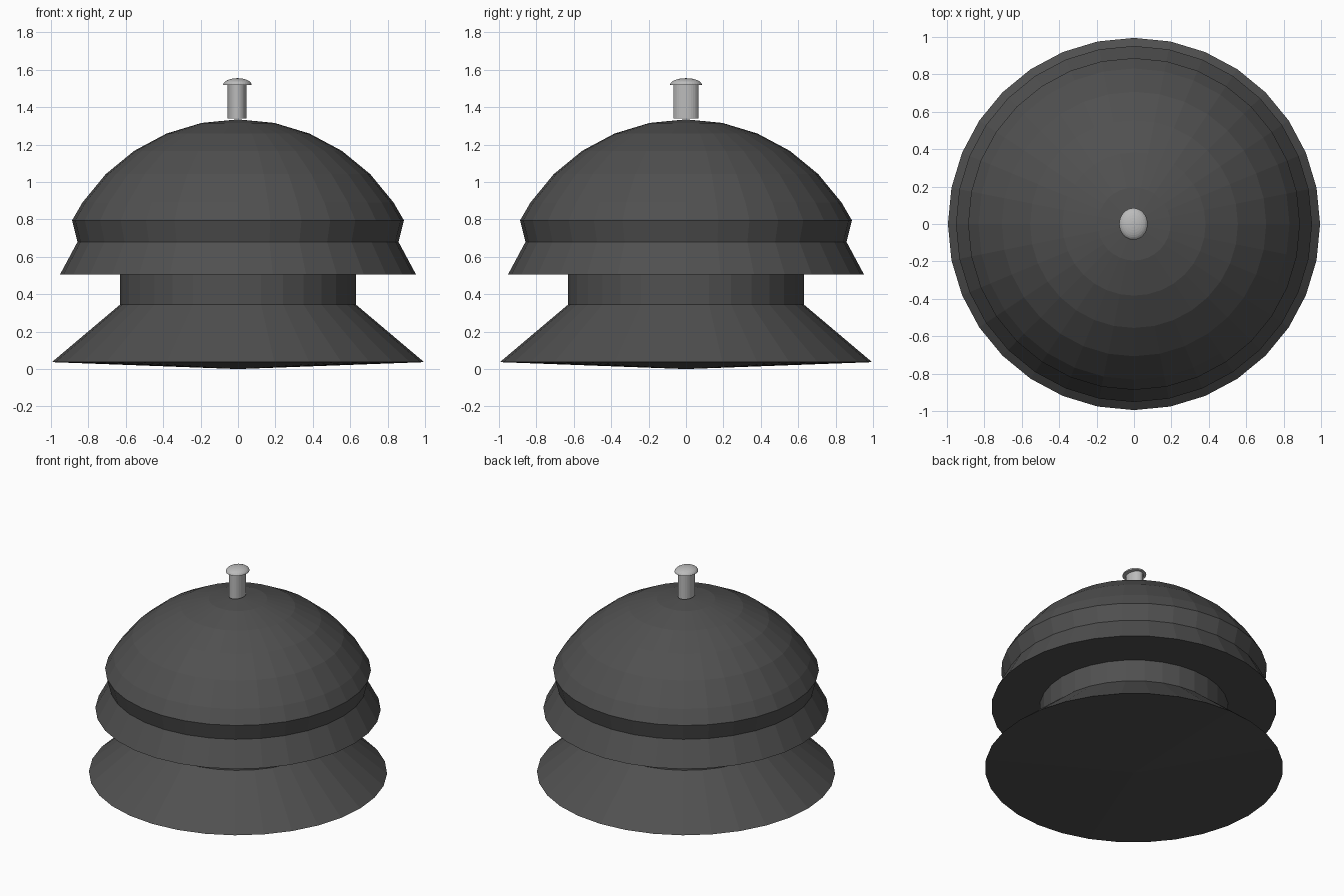
import bpy, bmesh
from math import sin, cos, tau, pi

if "Cube" in bpy.data.objects:
    bpy.data.objects.remove(bpy.data.objects["Cube"])


def material(name, grey):
    m = bpy.data.materials.new(name)
    m.diffuse_color = (grey, grey, grey, 1)
    m.use_nodes = True
    m.node_tree.nodes["Principled BSDF"].inputs["Base Color"].default_value = m.diffuse_color
    return m


def lathe(name, profile, segments, mat, scale=(1, 1), centre=(0, 0)):
    """Revolve (radius, z) points about z; first and last points lie on the axis."""
    bm = bmesh.new()
    rings = []
    for r, z in profile:
        count = 1 if r == 0 else segments
        rings.append([bm.verts.new((centre[0] + r * scale[0] * cos(tau * i / segments),
                                    centre[1] + r * scale[1] * sin(tau * i / segments), z))
                      for i in range(count)])
    for a, b in zip(rings, rings[1:]):
        for i in range(segments):
            j = (i + 1) % segments
            quad = [a[i % len(a)], a[j % len(a)], b[j % len(b)], b[i % len(b)]]
            bm.faces.new(list(dict.fromkeys(quad)))
    bmesh.ops.recalc_face_normals(bm, faces=bm.faces)
    mesh = bpy.data.meshes.new(name)
    bm.to_mesh(mesh)
    bm.free()
    mesh.materials.append(mat)
    obj = bpy.data.objects.new(name, mesh)
    bpy.context.collection.objects.link(obj)
    return obj


dark = material("dark_grey", 0.08)
light = material("light_grey", 0.5)

# Flared base, neck, skirt and unit-sphere dome cap
dome = [(sin(pi * k / 16), 0.335 + cos(pi * k / 16)) for k in range(5, 0, -1)]
lathe("bell_body", [(0, 0.0), (0.995, 0.037), (0.63, 0.345), (0.63, 0.505),
                    (0.952, 0.505), (0.858, 0.68), (0.887, 0.795)]
      + dome + [(0, 1.335)], 32, dark)

# Oval plunger stem
lathe("plunger_stem", [(0, 1.34), (1, 1.34), (1, 1.53), (0, 1.53)], 32, light,
      (0.05, 0.068), (-0.005, 0))

# Shallow domed button on the stem
cap = [(cos(pi * k / 16), 1.52 + 0.035 * sin(pi * k / 16)) for k in range(8)]
lathe("plunger_button", [(0, 1.52)] + cap + [(0, 1.555)], 32, light,
      (0.076, 0.085), (-0.003, 0))
